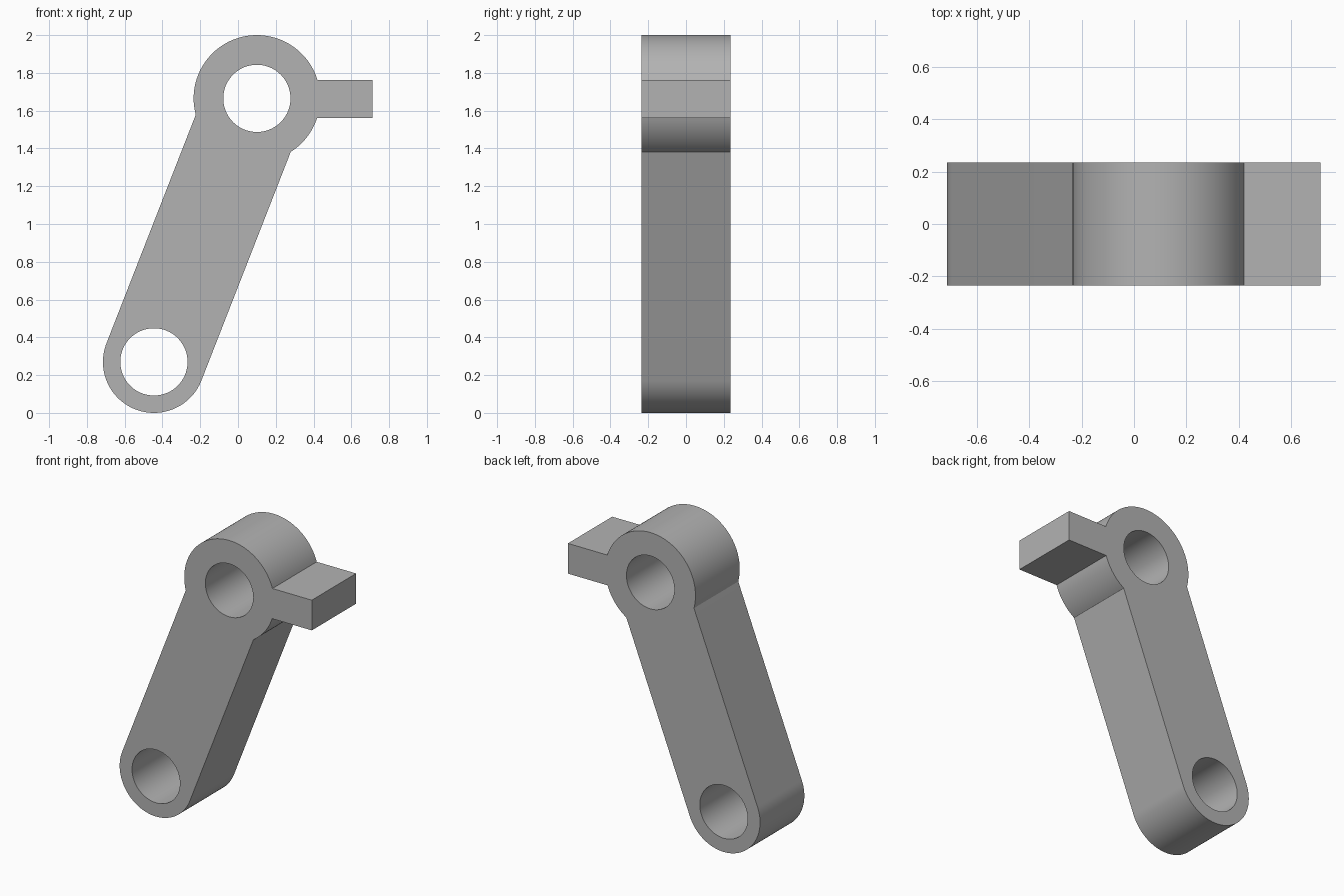
import bpy, bmesh
from math import sin, cos, asin, atan2, hypot, pi, radians

cube = bpy.data.objects.get("Cube")
if cube:
    bpy.data.objects.remove(cube, do_unlink=True)

HALF_DEPTH = 0.235
UPPER, UPPER_R = (0.10, 1.665), 0.335
LOWER, LOWER_R = (-0.445, 0.27), 0.27
HOLE_R = 0.178
TAB_END, TAB_LOW, TAB_HIGH = 0.713, 1.56, 1.763

grey = bpy.data.materials.new("plain grey")
grey.use_nodes = True
colour = (0.45, 0.45, 0.45, 1)
grey.diffuse_color = colour
grey.node_tree.nodes["Principled BSDF"].inputs["Base Color"].default_value = colour


def arc(centre, radius, start, end, steps):
    angles = [start + (end - start) * i / steps for i in range(steps + 1)]
    return [(centre[0] + radius * cos(t), centre[1] + radius * sin(t)) for t in angles]


def extrude_profile(name, points, half_depth):
    """Closed x-z outline extruded along y."""
    bm = bmesh.new()
    face = bm.faces.new([bm.verts.new((x, -half_depth, z)) for x, z in points])
    extruded = bmesh.ops.extrude_face_region(bm, geom=[face])["geom"]
    moved = [v for v in extruded if isinstance(v, bmesh.types.BMVert)]
    bmesh.ops.translate(bm, verts=moved, vec=(0, 2 * half_depth, 0))
    bmesh.ops.recalc_face_normals(bm, faces=bm.faces)
    mesh = bpy.data.meshes.new(name)
    bm.to_mesh(mesh)
    bm.free()
    mesh.materials.append(grey)
    obj = bpy.data.objects.new(name, mesh)
    bpy.context.collection.objects.link(obj)
    return obj


# Lever outline: boss, side tab, boss underside, then rounded foot of the arm
axis = atan2(UPPER[1] - LOWER[1], UPPER[0] - LOWER[0])
join = asin(LOWER_R / UPPER_R)
tab_top = asin((TAB_HIGH - UPPER[1]) / UPPER_R)
tab_bottom = asin((TAB_LOW - UPPER[1]) / UPPER_R)
outline = arc(UPPER, UPPER_R, axis + pi - join, tab_top, 64)
outline += [(TAB_END, TAB_HIGH), (TAB_END, TAB_LOW)]
outline += arc(UPPER, UPPER_R, tab_bottom, axis - pi + join, 16)
outline += arc(LOWER, LOWER_R, axis - pi / 2, axis - 3 * pi / 2, 64)
lever = extrude_profile("lever_arm", outline, HALF_DEPTH)

# Through holes at both ends
cutters = []
for name, centre in (("upper_hole_cutter", UPPER), ("lower_hole_cutter", LOWER)):
    cutter = extrude_profile(name, arc(centre, HOLE_R, 0, 2 * pi, 96)[:-1], HALF_DEPTH * 2)
    cutter.hide_render = True
    cutters.append(cutter)
    cut = lever.modifiers.new(name, "BOOLEAN")
    cut.operation = "DIFFERENCE"
    cut.solver = "EXACT"
    cut.object = cutter

bpy.ops.object.select_all(action="DESELECT")
bpy.context.view_layer.objects.active = lever
lever.select_set(True)
for modifier in list(lever.modifiers):
    bpy.ops.object.modifier_apply(modifier=modifier.name)
for cutter in cutters:
    bpy.data.objects.remove(cutter, do_unlink=True)
bpy.ops.object.shade_smooth_by_angle(angle=radians(30))
